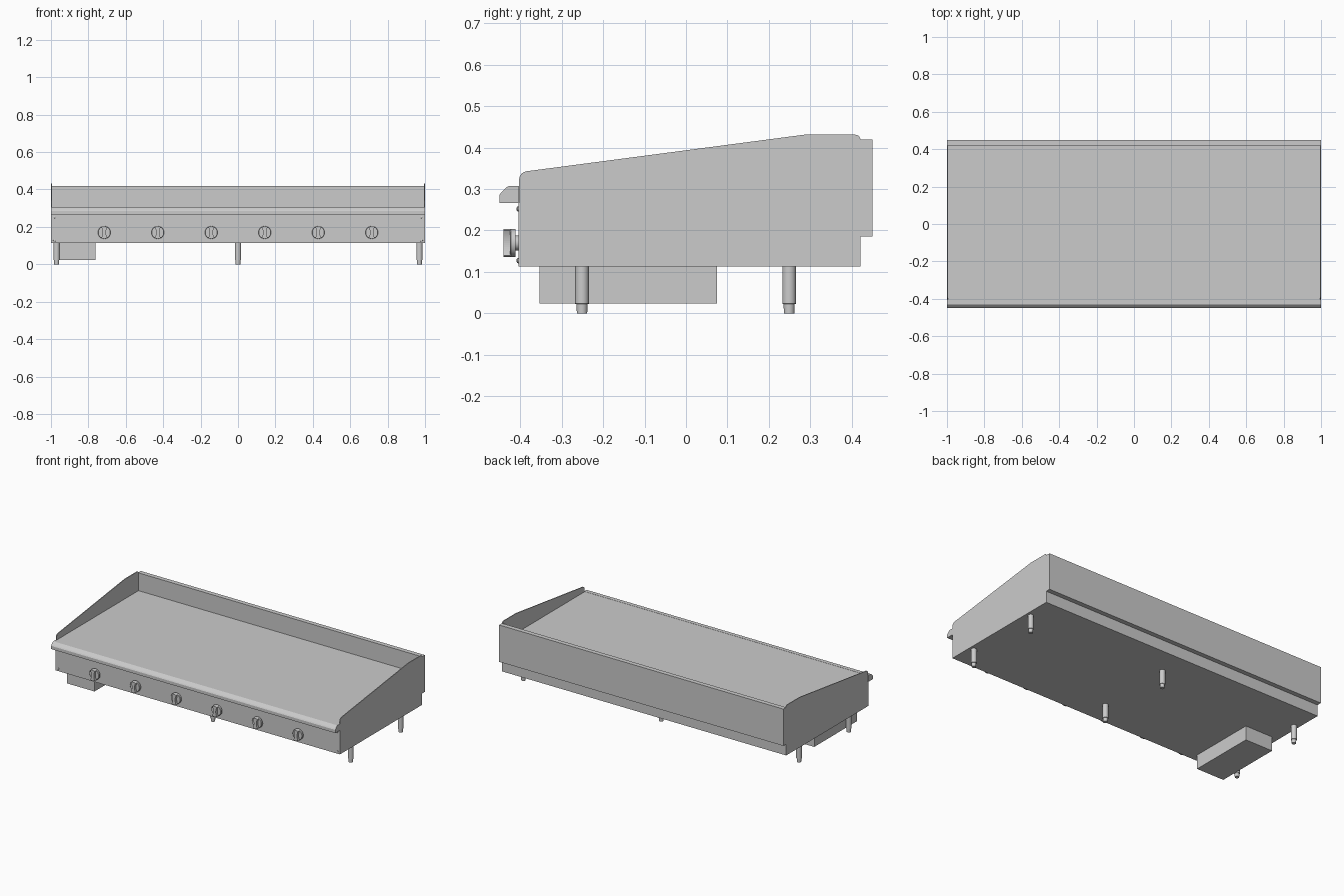
import bpy, bmesh, math

if "Cube" in bpy.data.objects:
    bpy.data.objects.remove(bpy.data.objects["Cube"])


def finish(name, bm):
    bmesh.ops.recalc_face_normals(bm, faces=bm.faces)
    me = bpy.data.meshes.new(name)
    bm.to_mesh(me)
    bm.free()
    ob = bpy.data.objects.new(name, me)
    bpy.context.collection.objects.link(ob)
    return ob


def prism(name, pts, vec):
    """Extrude a closed polygon of 3D points along vec."""
    bm = bmesh.new()
    face = bm.faces.new([bm.verts.new(p) for p in pts])
    out = bmesh.ops.extrude_face_region(bm, geom=[face])
    bmesh.ops.translate(bm, vec=vec, verts=[v for v in out["geom"] if isinstance(v, bmesh.types.BMVert)])
    return finish(name, bm)


def side_profile(name, yz, x0, x1):
    return prism(name, [(x0, y, z) for y, z in yz], (x1 - x0, 0, 0))


def box(name, x, y, z):
    return side_profile(name, [(y[0], z[0]), (y[1], z[0]), (y[1], z[1]), (y[0], z[1])], *x)


def lathe(name, prof, origin, axis, n=24):
    """Revolve (radius, distance) pairs about an axis: 'z' up or 'y' backwards."""
    bm = bmesh.new()
    rings = []
    for r, d in prof:
        ring = []
        for i in range(n):
            a = 2 * math.pi * i / n
            u, v = r * math.cos(a), r * math.sin(a)
            p = (u, v, d) if axis == "z" else (u, d, v)
            ring.append(bm.verts.new([o + c for o, c in zip(origin, p)]))
        rings.append(ring)
    for a, b in zip(rings, rings[1:]):
        for i in range(n):
            bm.faces.new((a[i], a[(i + 1) % n], b[(i + 1) % n], b[i]))
    bm.faces.new(rings[0])
    bm.faces.new(rings[-1])
    ob = finish(name, bm)
    bpy.ops.object.select_all(action="DESELECT")
    bpy.context.view_layer.objects.active = ob
    ob.select_set(True)
    bpy.ops.object.shade_smooth_by_angle(angle=math.radians(35))
    return ob


def arc(cy, cz, r, a0, a1, n=5):
    return [(cy + r * math.cos(math.radians(a0 + (a1 - a0) * i / n)),
             cz + r * math.sin(math.radians(a0 + (a1 - a0) * i / n))) for i in range(n + 1)]


# Cabinet, cooking plate and back flue
box("cabinet", (-1, 1), (-0.404, 0.421), (0.113, 0.266))
box("cooking_plate", (-0.995, 0.995), (-0.404, 0.421), (0.266, 0.306))
box("back_flue", (-1, 1), (0.421, 0.45), (0.185, 0.419))

# Front ledge with bevelled nose
side_profile("front_ledge", [(-0.404, 0.266), (-0.45, 0.266), (-0.45, 0.286), (-0.446, 0.292),
                             (-0.434, 0.304), (-0.428, 0.307), (-0.404, 0.307)], -1, 1)

# Sloping splash guards
guard = ([(0.421, 0.266)] + arc(0.409, 0.419, 0.012, 0, 90) + [(0.285, 0.431)]
         + arc(-0.382, 0.322, 0.021, 97, 180) + [(-0.403, 0.266)])
side_profile("left_splash_guard", guard, -1, -0.995)
side_profile("right_splash_guard", guard, 0.995, 1)

# Box hanging under the left side
box("grease_drawer", (-0.955, -0.762), (-0.354, 0.075), (0.023, 0.114))

# Legs with adjustable feet
for x in (-0.97, 0, 0.97):
    for y in (-0.251, 0.249):
        lathe("leg", [(0.0125, 0), (0.0135, 0.022), (0.0165, 0.023), (0.0165, 0.115)], (x, y, 0), "z")

# Control knobs: collar, skirt and a waisted vertical grip
KZ, R = 0.17, 0.034
for i in range(6):
    x = -0.715 + 0.286 * i
    lathe("knob_collar", [(0.018, -0.413), (0.018, -0.403)], (x, 0, KZ), "y")
    lathe("knob_skirt", [(R - 0.002, -0.425), (R, -0.423), (R, -0.412)], (x, 0, KZ), "y", 32)
    right = []
    for k in range(13):
        t = -1 + k / 6
        w = 0.009 + 0.007 * t * t
        right.append((w, t * math.sqrt(R * R - 0.016 ** 2)))
    cap = [(R * math.sin(a), R * math.cos(a)) for a in (0.25, 0, -0.25)]
    left = [(-w, z) for w, z in reversed(right)]
    outline = right + cap + left + [(-w, -z) for w, z in cap]
    prism("knob_grip", [(x + u, -0.441, KZ + v) for u, v in outline], (0, 0.018, 0))

# Panel screws in the front corners
for x in (-0.982, 0.982):
    for z in (0.127, 0.252):
        lathe("panel_screw", [(0.003, -0.409), (0.006, -0.407), (0.0065, -0.403)], (x, 0, z), "y", 12)
